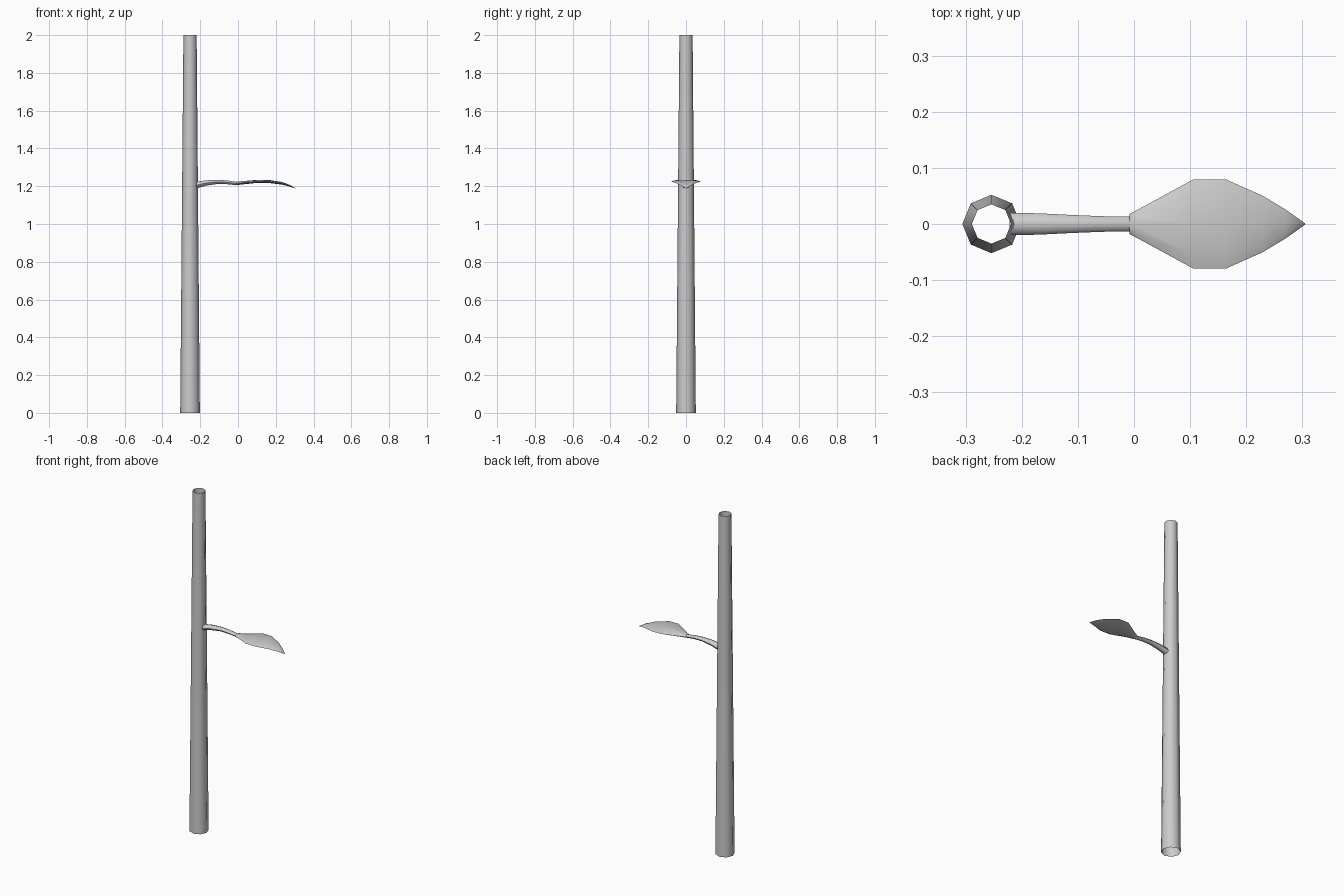
import bpy, bmesh
from math import cos, sin, pi, radians

if "Cube" in bpy.data.objects:
    bpy.data.objects.remove(bpy.data.objects["Cube"])


def loft(name, rings, caps=False, angle=50):
    """Skin a list of equally sized vertex rings into a smooth-shaded mesh."""
    bm = bmesh.new()
    rows = [[bm.verts.new(p) for p in ring] for ring in rings]
    n = len(rows[0])
    for a, b in zip(rows, rows[1:]):
        for i in range(n):
            j = (i + 1) % n
            bm.faces.new((a[i], a[j], b[j], b[i]))
    if caps:
        bm.faces.new(rows[0][::-1])
        bm.faces.new(rows[-1])
    bmesh.ops.recalc_face_normals(bm, faces=bm.faces[:])
    mesh = bpy.data.meshes.new(name)
    bm.to_mesh(mesh)
    bm.free()
    obj = bpy.data.objects.new(name, mesh)
    bpy.context.collection.objects.link(obj)
    bpy.ops.object.select_all(action='DESELECT')
    obj.select_set(True)
    bpy.context.view_layer.objects.active = obj
    bpy.ops.object.shade_smooth_by_angle(angle=radians(angle))
    return obj


# Stem: open, tapered eight-sided tube
def stem_ring(r, z):
    return [(-0.254 + r * cos(i * pi / 4), r * sin(i * pi / 4), z) for i in range(8)]


loft("stem", [stem_ring(0.052, 0), stem_ring(0.035, 2)])


# Cross-section in the y-z plane for stalk and leaf
def section(x, z, half_width, half_height, n=8):
    return [(x, half_width * cos(i * 2 * pi / n), z + half_height * sin(i * 2 * pi / n))
            for i in range(n)]


# Stalk: arched tapering tube from the stem to the leaf base
stalk = [(-0.222, 1.205, 0.020, 0.018), (-0.17, 1.217, 0.019, 0.014),
         (-0.11, 1.223, 0.016, 0.011), (-0.06, 1.221, 0.014, 0.010),
         (-0.02, 1.216, 0.013, 0.009), (0.0, 1.213, 0.013, 0.008)]
loft("leaf_stalk", [section(*s) for s in stalk])

# Leaf: thin blade arching down to a pointed tip
leaf = [(-0.008, 1.215, 0.018, 0.009), (0.0, 1.216, 0.022, 0.009),
        (0.105, 1.226, 0.079, 0.008), (0.165, 1.225, 0.079, 0.008),
        (0.23, 1.216, 0.050, 0.007), (0.27, 1.204, 0.026, 0.005),
        (0.305, 1.189, 0.001, 0.001)]
loft("leaf", [section(*s) for s in leaf], caps=True, angle=80)
